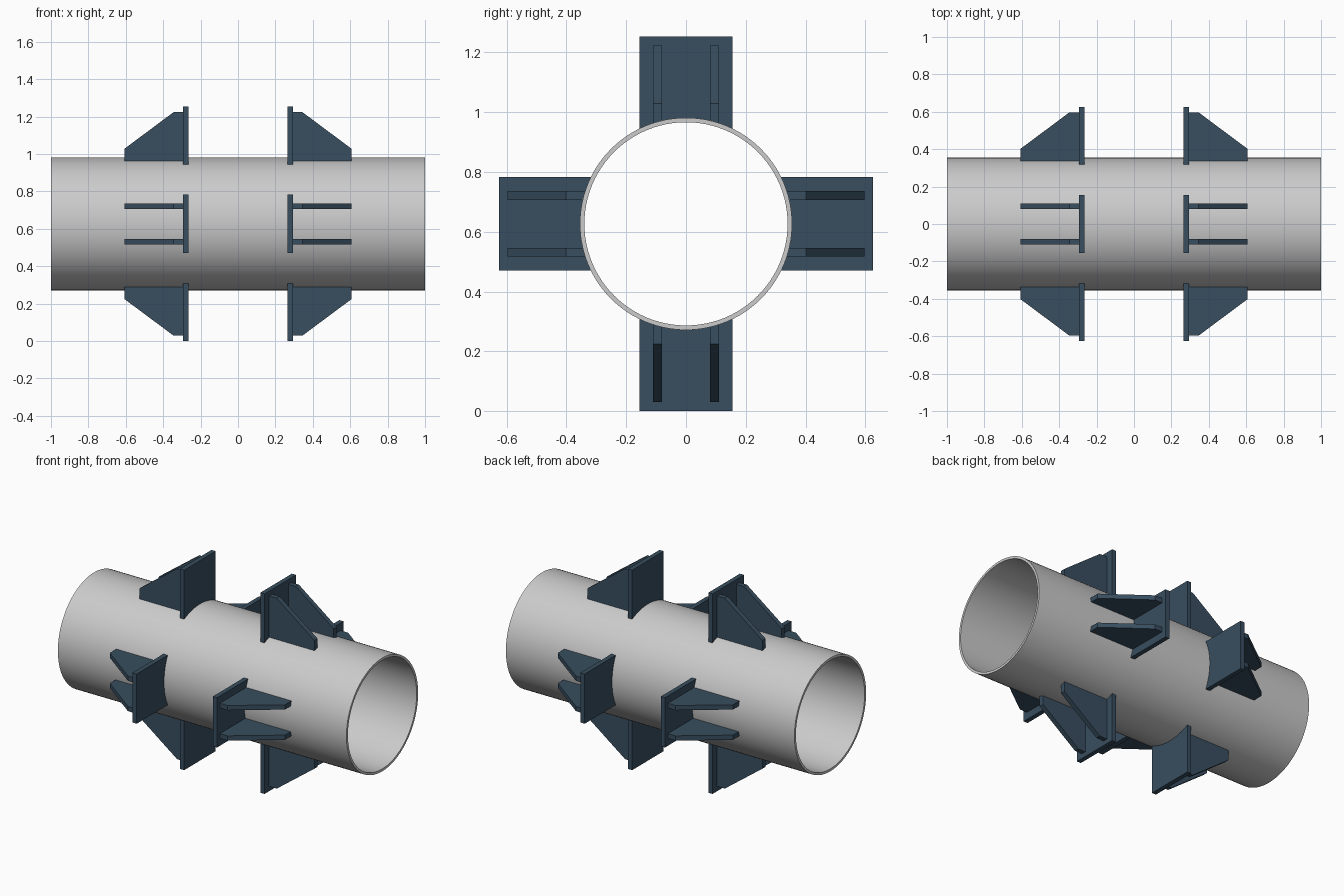
import bpy, bmesh
from math import sin, cos, pi, asin, sqrt

if "Cube" in bpy.data.objects:
    bpy.data.objects.remove(bpy.data.objects["Cube"])

AXIS_Z = 0.6265            # height of the pipe axis
R_OUT, R_IN = 0.355, 0.340
HALF_W = 0.156             # half width of a stop plate
PLATE_X = (0.264, 0.293)
GUSSET_OFFSETS = ((-0.11, -0.08), (0.08, 0.11))
SEG = 96

steel = bpy.data.materials.new("bracket_paint")
steel.diffuse_color = (0.04, 0.076, 0.115, 1)
steel.use_nodes = True
steel.node_tree.nodes["Principled BSDF"].inputs["Base Color"].default_value = steel.diffuse_color


def loft(name, rings, closed=False, mat=None):
    """Skin equal-length rings of points; cap the ends, or join last to first."""
    bm = bmesh.new()
    vs = [[bm.verts.new(p) for p in ring] for ring in rings]
    n = len(vs[0])
    pairs = list(zip(vs, vs[1:])) + ([(vs[-1], vs[0])] if closed else [])
    for a, b in pairs:
        for i in range(n):
            j = (i + 1) % n
            bm.faces.new((a[i], a[j], b[j], b[i]))
    if not closed:
        bm.faces.new(vs[0])
        bm.faces.new(vs[-1])
    bmesh.ops.recalc_face_normals(bm, faces=bm.faces[:])
    me = bpy.data.meshes.new(name)
    bm.to_mesh(me)
    bm.free()
    ob = bpy.data.objects.new(name, me)
    bpy.context.collection.objects.link(ob)
    if mat:
        me.materials.append(mat)
    return ob


def surface(u):
    """Height of the pipe surface above its axis at sideways offset u."""
    return sqrt(R_OUT ** 2 - u ** 2)


def place(x, u, v, ang):
    """Map bracket coordinates (along, sideways, radial) to the model."""
    return (x, u * cos(ang) + v * sin(ang),
            AXIS_Z - u * sin(ang) + v * cos(ang))


# Hollow pipe along x
def circle(x, r):
    return [(x, r * sin(2 * pi * i / SEG), AXIS_Z + r * cos(2 * pi * i / SEG))
            for i in range(SEG)]


pipe = loft("pipe", [circle(-1, R_OUT), circle(1, R_OUT),
                     circle(1, R_IN), circle(-1, R_IN)], closed=True)
bpy.context.view_layer.objects.active = pipe
pipe.select_set(True)
bpy.ops.object.shade_smooth_by_angle(angle=pi / 6)
pipe.select_set(False)

# Plate outline: square outside, arc fitted to the pipe inside
half = asin(HALF_W / R_OUT)
arc = [-half + 2 * half * i / 16 for i in range(17)]
plate = [(R_OUT * sin(a), R_OUT * cos(a)) for a in arc]
plate += [(HALF_W, AXIS_Z), (-HALF_W, AXIS_Z)]

# Two rings of four brackets, mirrored end to end
for end, s in (("left", -1), ("right", 1)):
    for k, side in enumerate(("top", "back", "bottom", "front")):
        ang = k * pi / 2
        loft(f"stop_plate_{end}_{side}",
             [[place(s * x, u, v, ang) for u, v in plate] for x in PLATE_X],
             mat=steel)
        # Tapered gussets behind each plate
        for g, offsets in enumerate(GUSSET_OFFSETS, 1):
            rings = []
            for u in offsets:
                base = surface(u)
                outline = [(0.293, base), (0.293, 0.597), (0.345, 0.597),
                           (0.607, 0.402), (0.607, base)]
                rings.append([place(s * x, u, v, ang) for x, v in outline])
            loft(f"gusset_{end}_{side}_{g}", rings, mat=steel)
